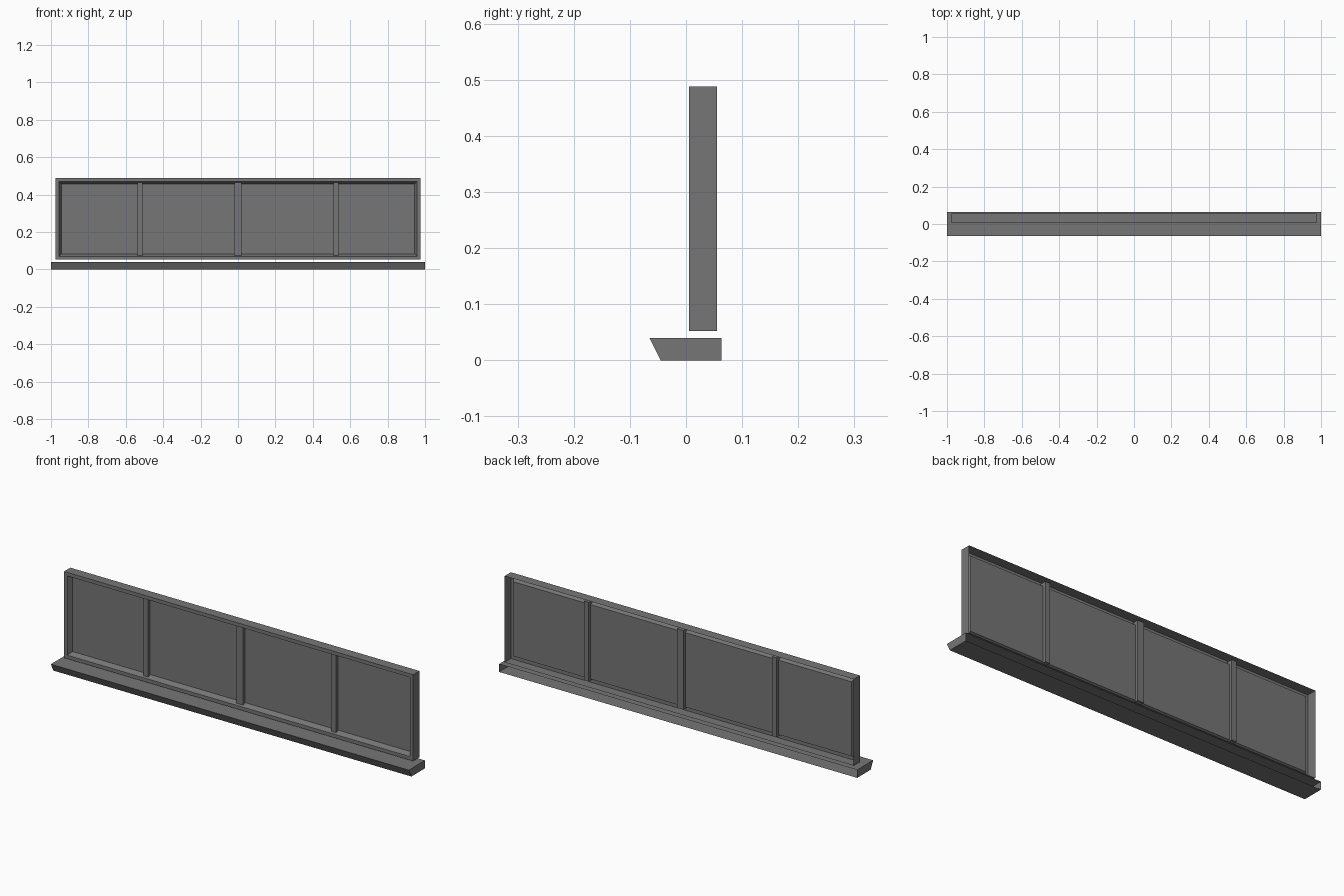
import bpy, bmesh

cube = bpy.data.objects.get("Cube")
if cube:
    bpy.data.objects.remove(cube, do_unlink=True)

GREY = (0.18, 0.18, 0.18, 1)
mat = bpy.data.materials.new("mid grey")
mat.use_nodes = True
mat.diffuse_color = GREY
mat.node_tree.nodes["Principled BSDF"].inputs["Base Color"].default_value = GREY

CENTRE_Z, HALF_W, HALF_H = 0.27, 0.975, 0.218


def finish(name, bm):
    mesh = bpy.data.meshes.new(name)
    bm.to_mesh(mesh)
    bm.free()
    mesh.materials.append(mat)
    obj = bpy.data.objects.new(name, mesh)
    bpy.context.collection.objects.link(obj)


def loft(bm, loops):
    # Join successive closed loops of points with quads
    rings = [[bm.verts.new(p) for p in loop] for loop in loops]
    for a, b in zip(rings, rings[1:]):
        for i in range(len(a)):
            j = (i + 1) % len(a)
            bm.faces.new((a[i], a[j], b[j], b[i]))
    return rings


def rectangle(inset, y):
    w, h = HALF_W - inset, HALF_H - inset
    return [(sx * w, y, CENTRE_Z + sz * h)
            for sx, sz in ((-1, -1), (1, -1), (1, 1), (-1, 1))]


# Hollow, open-backed frame with a sloping reveal
bm = bmesh.new()
loft(bm, [rectangle(0, 0.055), rectangle(0, 0.005),
          rectangle(0.018, 0.005), rectangle(0.03, 0.03)])
finish("window_frame", bm)

# Pane filling the reveal
bm = bmesh.new()
bm.faces.new([bm.verts.new(p) for p in rectangle(0.03, 0.03)])
finish("window_pane", bm)


# Upright bars standing proud of both sides of the pane
def bar(name, x, width):
    bm = bmesh.new()
    bmesh.ops.create_cube(bm, size=1)
    bmesh.ops.scale(bm, vec=(width, 0.032, 0.4), verts=bm.verts)
    bmesh.ops.translate(bm, vec=(x, 0.03, CENTRE_Z + 0.005), verts=bm.verts)
    finish(name, bm)


bar("left_bar", 0.525, 0.027)
bar("centre_bar", 0, 0.036)
bar("right_bar", -0.525, 0.027)

# Sill with a raked front edge and an open back
bm = bmesh.new()
profile = [(0.063, 0), (-0.045, 0), (-0.065, 0.04), (0.063, 0.04)]
ends = loft(bm, [[(x, y, z) for y, z in profile] for x in (-1, 1)])
for ring in ends:
    bm.faces.new(ring)
bmesh.ops.recalc_face_normals(bm, faces=bm.faces)
back = [f for f in bm.faces if f.normal.y > 0.9]
bmesh.ops.delete(bm, geom=back, context="FACES_ONLY")
finish("window_sill", bm)
